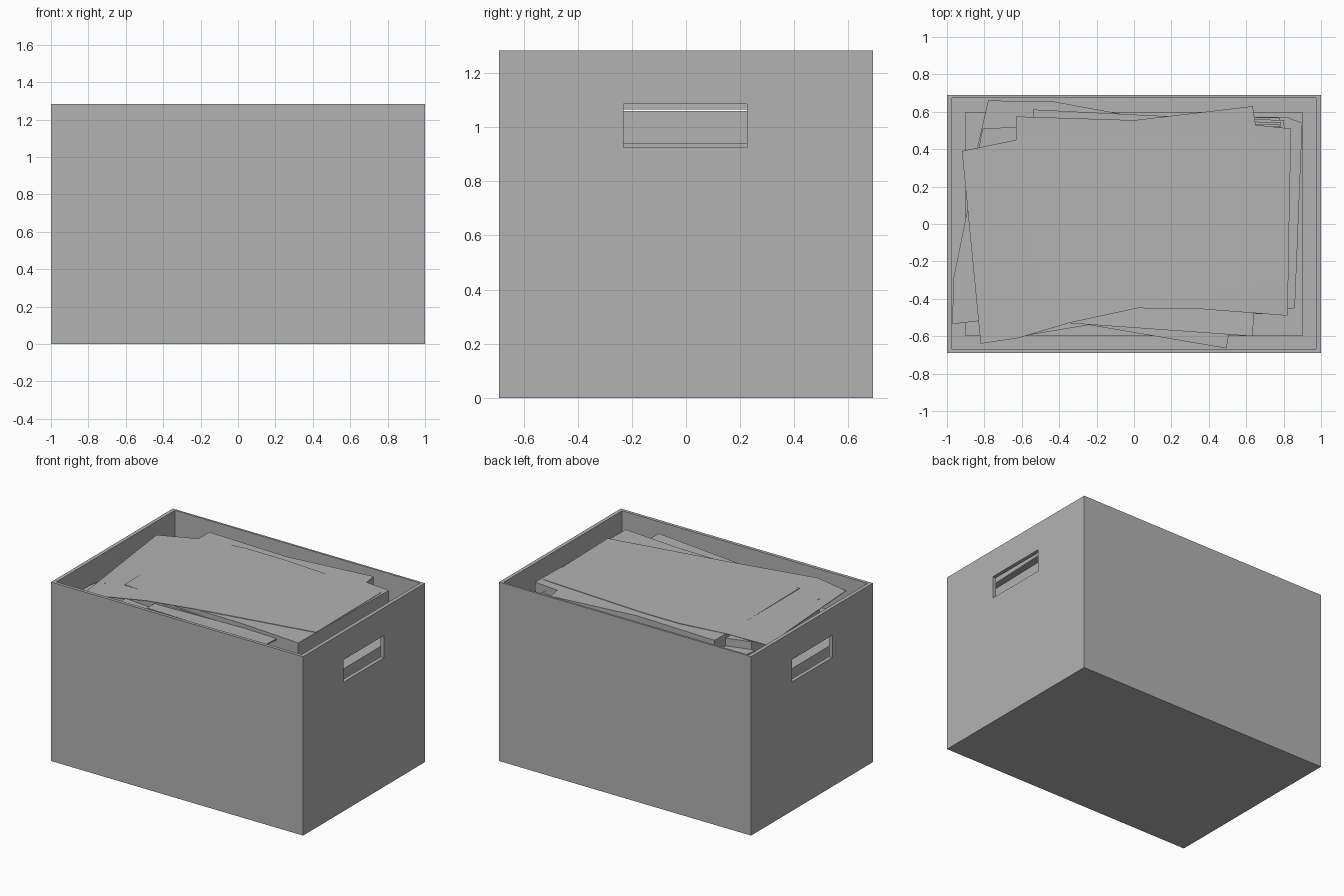
import bpy, bmesh, random

random.seed(4)
if "Cube" in bpy.data.objects:
    bpy.data.objects.remove(bpy.data.objects["Cube"], do_unlink=True)

gray = bpy.data.materials.new("plain gray")
gray.use_nodes = True
gray.diffuse_color = (0.45, 0.45, 0.45, 1)
gray.node_tree.nodes["Principled BSDF"].inputs["Base Color"].default_value = gray.diffuse_color


def finish(name, bm):
    bmesh.ops.recalc_face_normals(bm, faces=bm.faces)
    mesh = bpy.data.meshes.new(name)
    bm.to_mesh(mesh)
    bm.free()
    mesh.materials.append(gray)
    obj = bpy.data.objects.new(name, mesh)
    bpy.context.collection.objects.link(obj)
    return obj


def block(name, low, high):
    bm = bmesh.new()
    bmesh.ops.create_cube(bm, size=1)
    for v in bm.verts:
        for i in range(3):
            v.co[i] = low[i] if v.co[i] < 0 else high[i]
    return finish(name, bm)


def paper(name, outline, thick, top=None):
    """Extrude an outline downward; points are (x, y, z), or (x, y) with a common top."""
    bm = bmesh.new()
    verts = [bm.verts.new(p if top is None else (*p, top)) for p in outline]
    face = bm.faces.new(verts)
    grown = bmesh.ops.extrude_face_region(bm, geom=[face], use_keep_orig=True)
    for v in grown["geom"]:
        if isinstance(v, bmesh.types.BMVert):
            v.co.z -= thick
    bmesh.ops.triangulate(bm, faces=[f for f in bm.faces if len(f.verts) > 4])
    return finish(name, bm)


# Open box with a hand hole through each end
box = block("box", (-1, -0.69, 0), (1, 0.69, 1.283))
inside = block("inside_cutter", (-0.973, -0.667, 0.03), (0.973, 0.675, 1.5))
holes = block("handle_cutter", (-1.2, -0.23, 0.925), (1.2, 0.225, 1.085))
bpy.context.view_layer.objects.active = box
for cutter in (inside, holes):
    mod = box.modifiers.new("cut", 'BOOLEAN')
    mod.object = cutter
    mod.solver = 'EXACT'
    bpy.ops.object.modifier_apply(modifier=mod.name)
    bpy.data.objects.remove(cutter, do_unlink=True)

# Paper filling the box, and the narrower layer above it
block("lower_paper_stack", (-0.9, -0.6, 0.03), (0.9, 0.6, 0.94))
block("middle_paper_stack", (-0.72, -0.48, 0.94), (0.7, 0.48, 1.06))

# Thick pile near the top
paper("upper_paper_stack", [
    (0.82, -0.49), (0.84, 0.51), (0.65, 0.53), (0.635, 0.63), (0.3, 0.59), (0, 0.555),
    (-0.63, 0.575), (-0.63, 0.45), (-0.8, 0.4), (-0.78, -0.4), (-0.3, -0.45), (0.36, -0.455)],
    0.16, 1.225)
paper("upper_paper_cover", [
    (0.82, -0.49), (0.84, 0.51), (0.65, 0.53), (0.635, 0.63), (0.3, 0.59), (0, 0.555),
    (-0.63, 0.575), (-0.63, 0.45), (-0.62, -0.4), (0.02, -0.45), (0.36, -0.455)],
    0.032, 1.257)

# Top sheet, drooping toward the left end in three strips
columns = [
    ((0.83, -0.3, 1.264), (0.82, 0.45, 1.26)),
    ((0.02, -0.45, 1.264), (0, 0.5, 1.262)),
    ((-0.35, -0.53, 1.262), (-0.3, 0.5, 1.262)),
    ((-0.62, -0.61, 1.25), (-0.63, 0.45, 1.259)),
    ((-0.82, -0.64, 1.2), (-0.92, 0.39, 1.23))]
for a, b in zip(columns, columns[1:]):
    paper("top_sheet", [a[0], b[0], b[1], a[1]], 0.004)

# Loose sheets sticking out on each side
paper("front_sheet", [(-0.35, -0.53, 1.21), (0.635, -0.6, 1.236), (0.64, -0.49, 1.235),
                      (0.6, -0.3, 1.235), (-0.35, -0.3, 1.21)], 0.01)
paper("front_low_sheet", [(-0.6, -0.6), (-0.24, -0.54), (0.495, -0.665), (0.55, -0.3), (-0.6, -0.3)],
      0.01, 1.17)
paper("back_sheet", [(-0.84, 0.4), (-0.78, 0.66), (-0.43, 0.655), (-0.05, 0.585), (0.1, 0.4)],
      0.008, 1.13)
paper("back_mid_sheet", [(-0.54, 0.4), (-0.54, 0.612), (0.2, 0.575), (0.2, 0.4)], 0.008, 1.18)
paper("back_left_sheet", [(-0.83, 0.4), (-0.81, 0.51), (-0.6, 0.52), (-0.6, 0.4)], 0.01, 1.17)
paper("right_sheet", [(0.5, 0.575), (0.82, 0.57), (0.9, 0.54), (0.86, -0.45), (0.5, -0.47)],
      0.008, 1.15)
paper("left_sheet", [(-0.89, 0.08), (-0.965, -0.29), (-0.972, -0.535), (-0.84, -0.52), (-0.6, -0.4),
                     (-0.6, 0.08)], 0.008, 1.12)

# Ragged page edges at one corner of the pile
for i in range(5):
    y = 0.52 + 0.012 * i
    paper("page_edge", [(0.6, 0.45), (0.77 + random.uniform(0, 0.04), 0.45),
                        (0.77 + random.uniform(0, 0.04), y), (0.6, y + 0.004)],
          0.006, 1.215 - 0.014 * i)
